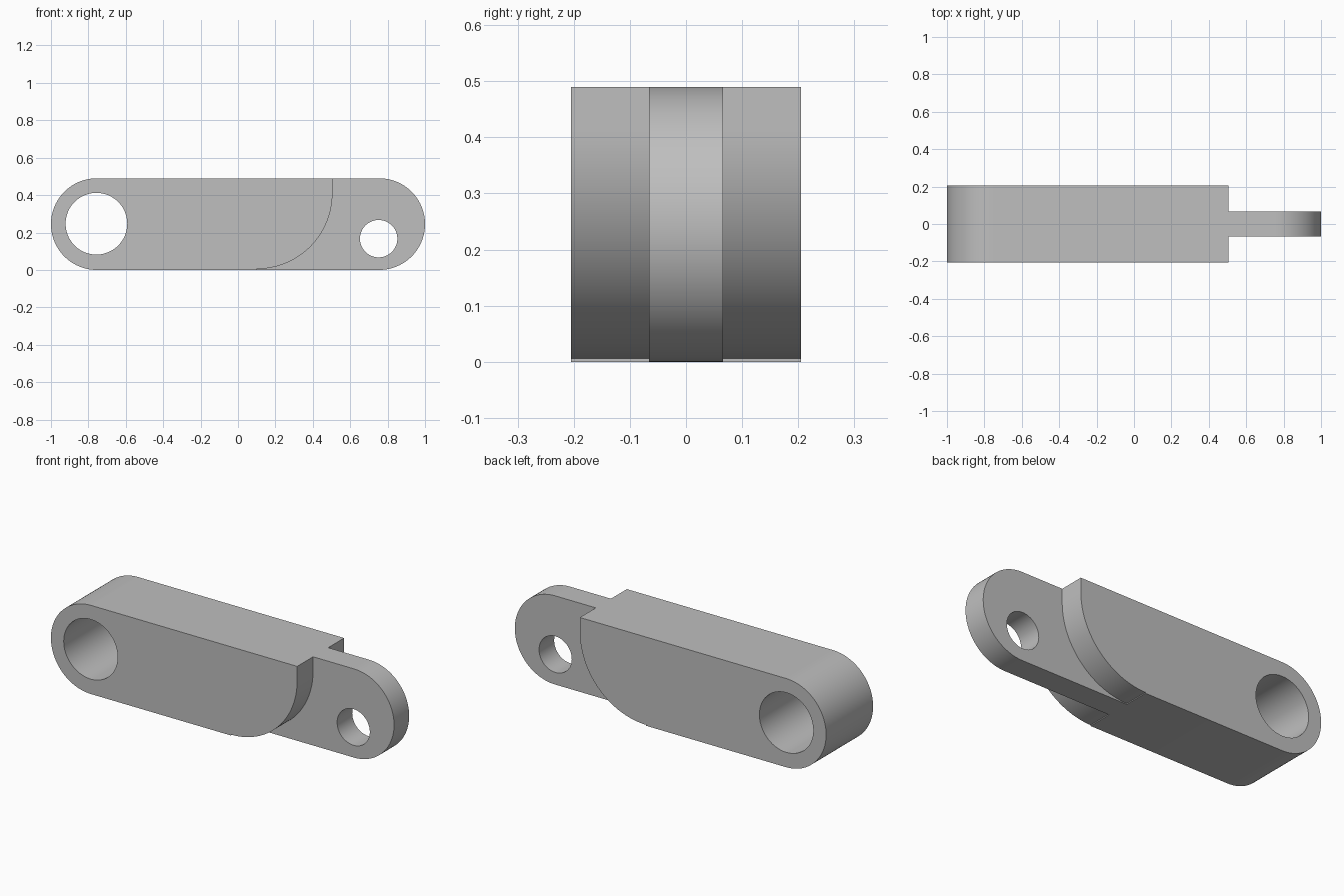
import bpy, bmesh, math

if "Cube" in bpy.data.objects:
    bpy.data.objects.remove(bpy.data.objects["Cube"])

R = 0.245            # end radius, half the height
END = 1.0 - R        # x of the end centres


def arc(cx, cz, r, a0, a1, n):
    """Points on an arc in the xz plane, angles in degrees."""
    return [(cx + r * math.cos(math.radians(a0 + (a1 - a0) * i / n)),
             cz + r * math.sin(math.radians(a0 + (a1 - a0) * i / n)))
            for i in range(n + 1)]


def extrude(name, profile, y0, y1):
    """Solid made by sweeping an xz profile from y0 to y1."""
    bm = bmesh.new()
    face = bm.faces.new([bm.verts.new((x, y0, z)) for x, z in profile])
    swept = bmesh.ops.extrude_face_region(bm, geom=[face])["geom"]
    verts = [g for g in swept if isinstance(g, bmesh.types.BMVert)]
    bmesh.ops.translate(bm, verts=verts, vec=(0, y1 - y0, 0))
    bmesh.ops.recalc_face_normals(bm, faces=bm.faces)
    mesh = bpy.data.meshes.new(name)
    bm.to_mesh(mesh)
    bm.free()
    obj = bpy.data.objects.new(name, mesh)
    bpy.context.collection.objects.link(obj)
    return obj


# Link bar: rounded at both ends, full width
link = extrude("link_bar",
               arc(END, R, R, -90, 90, 48) + arc(-END, R, R, 90, 270, 48),
               -0.205, 0.205)

# Curved shoulder cutters that leave a thin tongue at the right end
shoulder = ([(0.505, 0.7)] + arc(0.10, 0.41, 0.405, 0, -90, 40)
            + [(0.10, -0.2), (1.2, -0.2), (1.2, 0.7)])
cutters = [extrude("shoulder_cutter", shoulder, 0.066 * s, 0.4 * s) for s in (-1, 1)]

# Large pivot hole on the left, small pin hole in the tongue
cutters.append(extrude("pivot_hole_cutter", arc(-0.757, 0.247, 0.165, 0, 352.5, 47), -0.5, 0.5))
cutters.append(extrude("pin_hole_cutter", arc(0.752, 0.167, 0.10, 0, 352.5, 47), -0.5, 0.5))

bpy.context.view_layer.objects.active = link
link.select_set(True)
for cutter in cutters:
    cutter.hide_render = True
    mod = link.modifiers.new("cut", "BOOLEAN")
    mod.operation = "DIFFERENCE"
    mod.solver = "EXACT"
    mod.object = cutter
    bpy.ops.object.modifier_apply(modifier=mod.name)
    bpy.data.objects.remove(cutter)

# Plain grey finish
grey = bpy.data.materials.new("grey")
grey.diffuse_color = (0.52, 0.52, 0.52, 1)
grey.use_nodes = True
grey.node_tree.nodes["Principled BSDF"].inputs["Base Color"].default_value = grey.diffuse_color
link.data.materials.clear()
link.data.materials.append(grey)
for p in link.data.polygons:
    p.material_index = 0

bpy.ops.object.select_all(action="DESELECT")
link.select_set(True)
bpy.ops.object.shade_smooth_by_angle(angle=math.radians(30))
